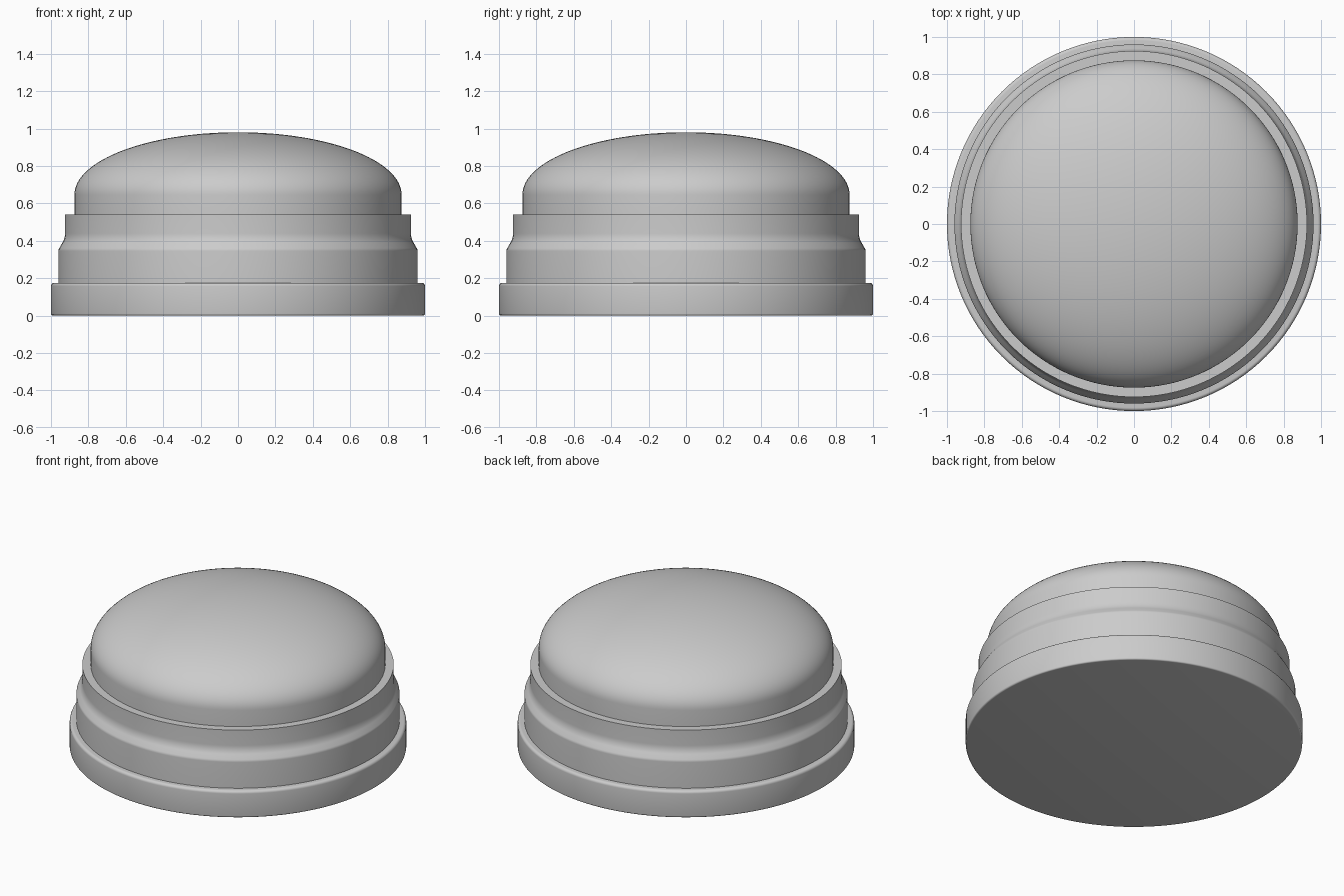
import bpy, bmesh, math

if "Cube" in bpy.data.objects:
    bpy.data.objects.remove(bpy.data.objects["Cube"])

SEGMENTS = 128


def lathe(name, profile, angle=35):
    """Revolve a list of (radius, z) points around the z axis."""
    bm = bmesh.new()
    verts = [bm.verts.new((r, 0, z)) for r, z in profile]
    edges = [bm.edges.new(pair) for pair in zip(verts, verts[1:])]
    bmesh.ops.spin(bm, geom=verts + edges, cent=(0, 0, 0), axis=(0, 0, 1),
                   angle=math.tau, steps=SEGMENTS, use_duplicate=False)
    bmesh.ops.remove_doubles(bm, verts=bm.verts, dist=1e-5)
    bmesh.ops.recalc_face_normals(bm, faces=bm.faces)
    mesh = bpy.data.meshes.new(name)
    bm.to_mesh(mesh)
    bm.free()
    obj = bpy.data.objects.new(name, mesh)
    bpy.context.collection.objects.link(obj)
    bpy.ops.object.select_all(action='DESELECT')
    obj.select_set(True)
    bpy.context.view_layer.objects.active = obj
    bpy.ops.object.shade_smooth_by_angle(angle=math.radians(angle))
    return obj


def arc(cx, cz, rx, rz, start, end, steps):
    """Points along an elliptical arc, angles in degrees."""
    points = []
    for i in range(steps + 1):
        a = math.radians(start + (end - start) * i / steps)
        points.append((max(0, cx + rx * math.cos(a)), cz + rz * math.sin(a)))
    return points


# Base ring: flat disc with rounded rims
base = [(0, 0)]
base += arc(0.99, 0.01, 0.01, 0.01, -90, 0, 4)
base += arc(0.982, 0.157, 0.018, 0.018, 0, 90, 6)
base += [(0, 0.175)]
lathe("base_ring", base)

# Collar: straight band, soft S-shaped taper, narrower rim with flat ledge
collar = [(0, 0.17), (0.96, 0.17), (0.96, 0.345)]
collar += arc(0.93, 0.345, 0.03, 0.03, 0, 33, 5)
collar += arc(0.985, 0.44, 0.06, 0.08, 225, 180, 8)
collar += [(0.925, 0.54), (0, 0.54)]
lathe("collar", collar)

# Dome: short wall topped by an elliptical cap
dome = [(0, 0.53), (0.875, 0.53)]
dome += arc(0, 0.645, 0.875, 0.335, 0, 90, 32)
lathe("dome_cap", dome)
